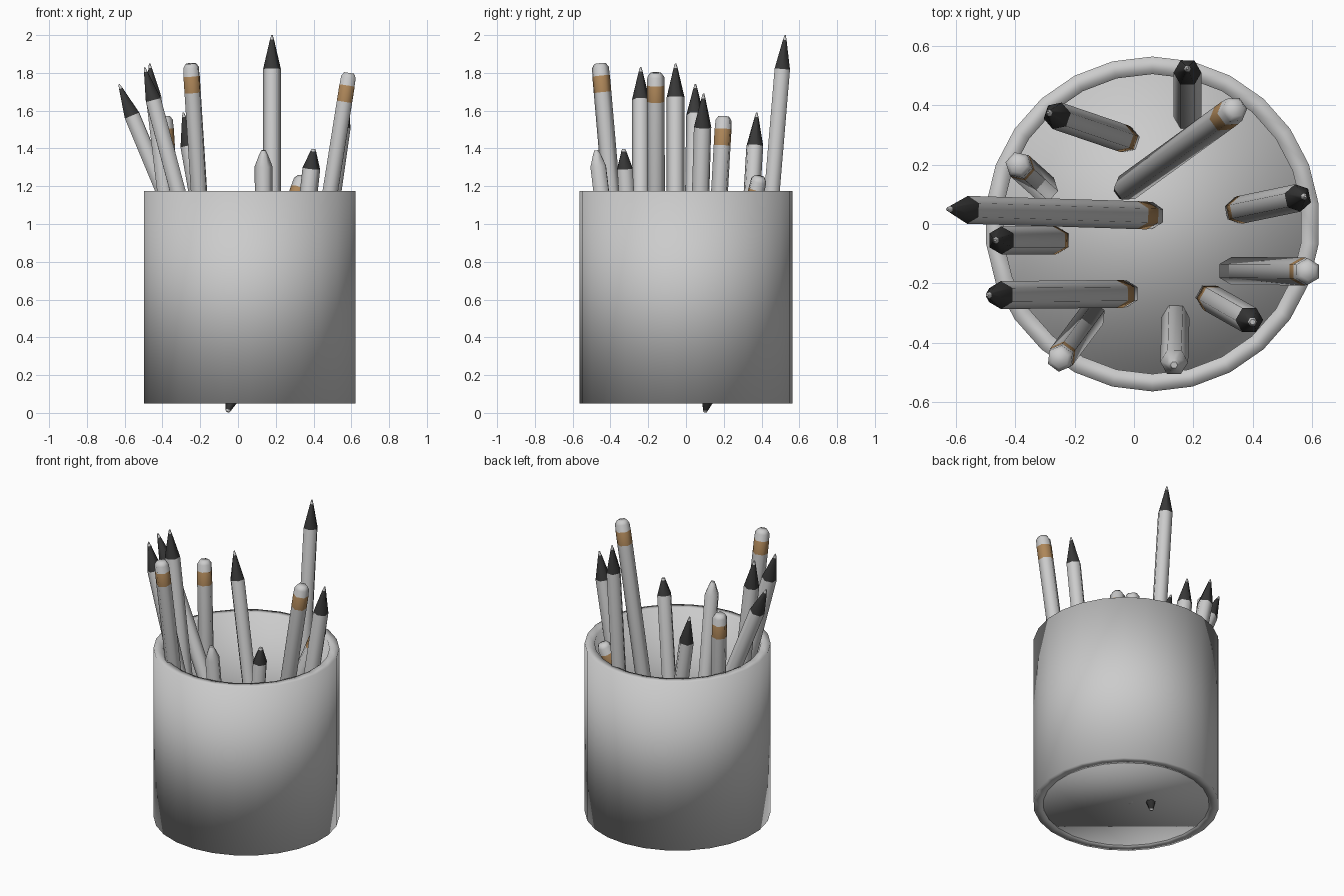
import bpy, bmesh, math
from mathutils import Vector

if "Cube" in bpy.data.objects:
    bpy.data.objects.remove(bpy.data.objects["Cube"])


def material(name, colour):
    m = bpy.data.materials.new(name)
    m.diffuse_color = (*colour, 1)
    m.use_nodes = True
    m.node_tree.nodes["Principled BSDF"].inputs["Base Color"].default_value = m.diffuse_color
    return m


GREY = material("plain", (0.8, 0.8, 0.8))
DARK = material("sharpened_tip", (0.04, 0.04, 0.04))
BROWN = material("ferrule", (0.42, 0.24, 0.1))
R = 0.047


def lathe(name, profile, sides, slots=None, phase=0.0, closed=False):
    """Skin rings of (radius, height); cap both ends, or join last ring to first."""
    bm = bmesh.new()
    rings = [[bm.verts.new((r * math.cos(phase + math.tau * i / sides),
                            r * math.sin(phase + math.tau * i / sides), z))
              for i in range(sides)] for r, z in profile]
    pairs = list(zip(rings, rings[1:]))
    if closed:
        pairs.append((rings[-1], rings[0]))
    for k, (a, b) in enumerate(pairs):
        for i in range(sides):
            j = (i + 1) % sides
            f = bm.faces.new((a[i], a[j], b[j], b[i]))
            f.material_index = slots[k] if slots else 0
    if not closed:
        for ring in (rings[0], rings[-1]):
            bm.faces.new(ring)
    bmesh.ops.recalc_face_normals(bm, faces=bm.faces)
    for f in bm.faces:
        f.smooth = True
    mesh = bpy.data.meshes.new(name)
    bm.to_mesh(mesh)
    bm.free()
    obj = bpy.data.objects.new(name, mesh)
    bpy.context.collection.objects.link(obj)
    return obj


# Each end is listed as (distance from end, radius, slot of the band that follows)
ENDS = {
    "eraser": [(0, 0.03, 0), (0.022, 0.045, 0), (0.065, 0.046, 0),
               (0.067, R, 2), (0.155, R, 0)],
    "tip": [(0, 0.004, 0), (0.025, 0.011, 1), (0.18, R, 0)],
    "short_tip": [(0, 0.01, 0), (0.012, 0.015, 1), (0.105, R, 0)],
    "plain_tip": [(0, 0.012, 0), (0.02, 0.022, 0), (0.085, R, 0)],
    "flat": [(0, R, 0)],
}


def pencil(name, top, bottom, top_kind, bottom_kind):
    top, bottom = Vector(top), Vector(bottom)
    axis = top - bottom
    low, high = ENDS[bottom_kind], ENDS[top_kind][::-1]
    profile = [(r, d) for d, r, s in low] + [(r, axis.length - d) for d, r, s in high]
    slots = [s for d, r, s in low] + [s for d, r, s in high[1:]]
    obj = lathe(name, profile, 6, slots)
    for m in (GREY, DARK, BROWN):
        obj.data.materials.append(m)
    obj.rotation_euler = axis.to_track_quat("Z", "Y").to_euler()
    obj.location = bottom
    # Keep the flat ends crisp, the barrel soft
    bpy.ops.object.select_all(action="DESELECT")
    obj.select_set(True)
    bpy.context.view_layer.objects.active = obj
    bpy.ops.object.shade_smooth_by_angle(angle=math.radians(63))


# Cup: open tube with a thin disc for the floor
wall = lathe("cup_wall", [(0.505, 0.05), (0.564, 0.05), (0.564, 1.176), (0.505, 1.176)],
             26, phase=math.pi / 2, closed=True)
floor = lathe("cup_floor", [(0.508, 0.053), (0.508, 0.068)], 26, phase=math.pi / 2)
wall.location.x = floor.location.x = 0.062

# Pencils: top point, bottom point, top end, bottom end
F = 0.06
pencils = [
    ((0.18, 0.525, 2.0), (0.18, 0.362, F), "tip", "flat"),
    ((0.345, 0.39, 1.25), (-0.055, 0.1, 0.005), "eraser", "short_tip"),
    ((-0.29, 0.375, 1.59), (-0.02, 0.283, F), "tip", "eraser"),
    ((-0.39, 0.20, 1.57), (-0.295, 0.115, F), "eraser", "short_tip"),
    ((-0.63, 0.05, 1.74), (0.07, 0.028, F), "tip", "eraser"),
    ((-0.468, -0.055, 1.85), (-0.255, -0.055, F), "tip", "eraser"),
    ((-0.495, -0.24, 1.83), (-0.02, -0.235, F), "tip", "eraser"),
    ((-0.25, -0.455, 1.85), (-0.135, -0.30, F), "eraser", "short_tip"),
    ((0.135, -0.475, 1.39), (0.14, -0.315, F), "plain_tip", "flat"),
    ((0.40, -0.33, 1.397), (0.25, -0.245, F), "short_tip", "eraser"),
    ((0.588, -0.16, 1.80), (0.312, -0.158, F), "eraser", "short_tip"),
    ((0.577, 0.093, 1.69), (0.345, 0.045, F), "tip", "eraser"),
]
for n, p in enumerate(pencils, 1):
    pencil(f"pencil_{n:02d}", *p)
